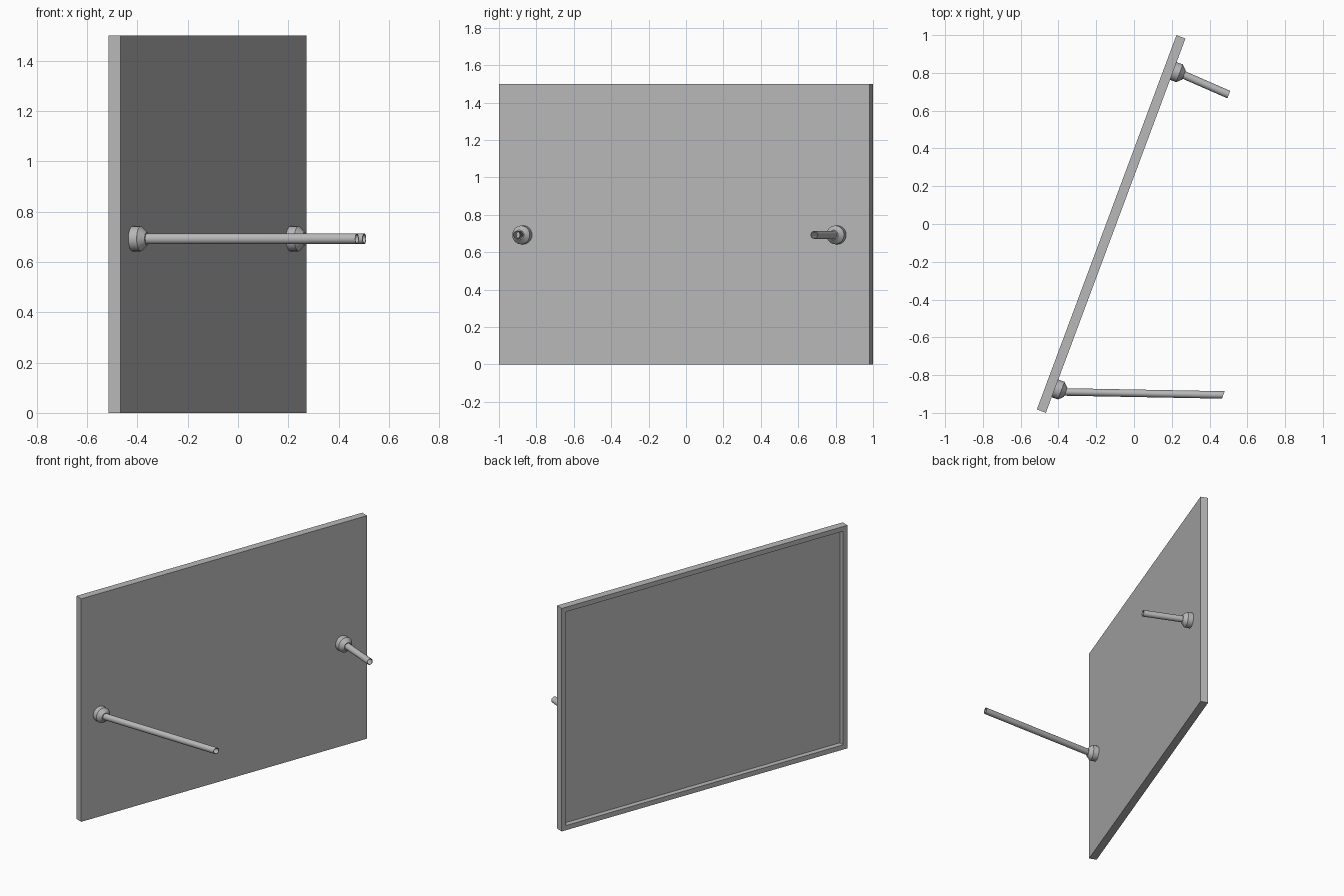
import bpy, bmesh, math
from mathutils import Matrix, Vector

if "Cube" in bpy.data.objects:
    bpy.data.objects.remove(bpy.data.objects["Cube"], do_unlink=True)

grey = bpy.data.materials.new("plain grey")
grey.use_nodes = True
grey.diffuse_color = (0.48, 0.48, 0.48, 1)
grey.node_tree.nodes["Principled BSDF"].inputs["Base Color"].default_value = grey.diffuse_color

# Panel frame: local x is the outward normal, local y runs along the panel
LENGTH, THICK, HEIGHT = 2.115, 0.051, 1.5
frame = Matrix.Translation((-0.121, 0, 0)) @ Matrix.Rotation(math.radians(-20.45), 4, 'Z')
normal = frame.to_3x3() @ Vector((1, 0, 0))


def finish(bm, name, smooth=False):
    bmesh.ops.recalc_face_normals(bm, faces=bm.faces)
    mesh = bpy.data.meshes.new(name)
    bm.to_mesh(mesh)
    bm.free()
    mesh.materials.append(grey)
    obj = bpy.data.objects.new(name, mesh)
    bpy.context.collection.objects.link(obj)
    if smooth:
        bpy.ops.object.select_all(action='DESELECT')
        obj.select_set(True)
        bpy.context.view_layer.objects.active = obj
        bpy.ops.object.shade_smooth_by_angle(angle=math.radians(30))
    return obj


def loft(name, rings, closed=False, sides=24):
    """Join circles parallel to the panel, each given as (centre, radius)."""
    bm = bmesh.new()
    loops = []
    for centre, radius in rings:
        loop = []
        for i in range(sides):
            a = 2 * math.pi * i / sides
            offset = Vector((0, radius * math.cos(a), radius * math.sin(a)))
            loop.append(bm.verts.new(centre + frame.to_3x3() @ offset))
        loops.append(loop)
    pairs = list(zip(loops, loops[1:]))
    if closed:
        pairs.append((loops[-1], loops[0]))
    else:
        bm.faces.new(loops[0])
        bm.faces.new(loops[-1])
    for a, b in pairs:
        for i in range(sides):
            j = (i + 1) % sides
            bm.faces.new((a[i], a[j], b[j], b[i]))
    return finish(bm, name, True)


# Panel with a shallow tray recessed into its back
bm = bmesh.new()
bmesh.ops.create_cube(bm, size=1, matrix=Matrix.Translation((0, 0, HEIGHT / 2))
                      @ Matrix.Diagonal((THICK, LENGTH, HEIGHT, 1)))
back = min(bm.faces, key=lambda f: f.calc_center_median().x)
bmesh.ops.inset_region(bm, faces=[back], thickness=0.045)
floor = bmesh.ops.extrude_discrete_faces(bm, faces=[back])["faces"][0]
bmesh.ops.translate(bm, verts=floor.verts, vec=(0.035, 0, 0))
bmesh.ops.transform(bm, matrix=frame, verts=bm.verts)
finish(bm, "panel")

# Two tapered mounts, each with an open tube cut parallel to the panel
for side, base_y, tip in (("front", -0.87, Vector((0.473, -0.905, 0.692))),
                          ("rear", 0.81, Vector((0.502, 0.685, 0.692)))):
    u = (base_y - THICK / 2 * normal.y) / math.cos(math.radians(20.45))
    base = frame @ Vector((THICK / 2, u, 0.692))
    loft(side + "_mount", [(base + normal * d, r) for d, r in
                           ((0, 0.05), (0.035, 0.05), (0.06, 0.026))])
    start = base + normal * 0.055
    loft(side + "_tube", [(start, 0.021), (tip, 0.021), (tip, 0.017), (start, 0.017)],
         closed=True)
